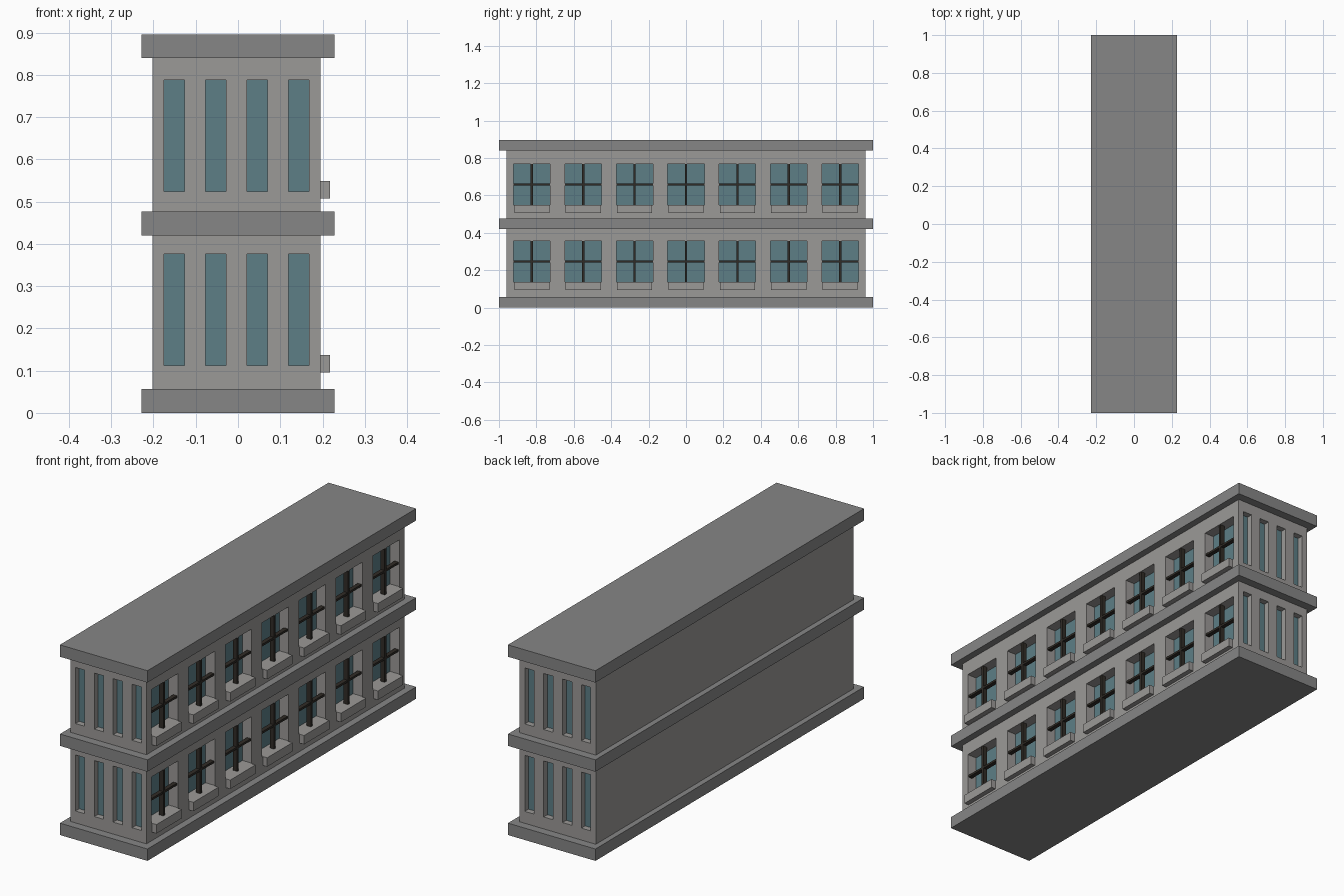
import bpy, bmesh
from mathutils import Matrix, Vector

if "Cube" in bpy.data.objects:
    bpy.data.objects.remove(bpy.data.objects["Cube"])


def material(name, rgb):
    m = bpy.data.materials.new(name)
    m.diffuse_color = (*rgb, 1)
    m.use_nodes = True
    m.node_tree.nodes["Principled BSDF"].inputs["Base Color"].default_value = m.diffuse_color
    return m


STONE = material("stone", (0.33, 0.32, 0.31))
TRIM = material("trim", (0.24, 0.24, 0.24))
GLASS = material("glass", (0.11, 0.21, 0.24))
DARK = material("dark_wood", (0.03, 0.025, 0.02))


def boxes(name, specs, mat=None):
    """One object from a list of (x0, x1, y0, y1, z0, z1) boxes."""
    bm = bmesh.new()
    for x0, x1, y0, y1, z0, z1 in specs:
        centre = Vector((x0 + x1, y0 + y1, z0 + z1)) / 2
        size = Matrix.Diagonal((x1 - x0, y1 - y0, z1 - z0, 1))
        bmesh.ops.create_cube(bm, size=1, matrix=Matrix.Translation(centre) @ size)
    mesh = bpy.data.meshes.new(name)
    bm.to_mesh(mesh)
    bm.free()
    if mat:
        mesh.materials.append(mat)
    ob = bpy.data.objects.new(name, mesh)
    bpy.context.collection.objects.link(ob)
    return ob


# Overall sizes
X0, X1, Y = -0.202, 0.195, 0.96
STOREY = 0.412
SIDE_DEPTH, END_DEPTH = 0.05, 0.03

# Base, middle and roof slabs
for name, z0, z1 in (("base_slab", 0, 0.056), ("middle_slab", 0.42, 0.476), ("roof_slab", 0.84, 0.896)):
    boxes(name, [(-0.228, 0.228, -1, 1, z0, z1)], TRIM)

# Collect window parts for both storeys
cuts, panes, sills, bars = [], [], [], []
for floor in range(2):
    dz = floor * STOREY
    # Wide windows on the right side, with sill and cross bars
    z0, z1 = 0.137 + dz, 0.357 + dz
    zm = (z0 + z1) / 2
    back = X1 - SIDE_DEPTH
    for i in range(7):
        y = (i - 3) * 0.2747
        cuts.append((back, X1 + 0.05, y - 0.098, y + 0.098, z0, z1))
        panes.append((back - 0.005, back + 0.002, y - 0.098, y + 0.098, z0, z1))
        sills.append((X1 - 0.005, 0.218, y - 0.094, y + 0.094, z0 - 0.042, z0))
        bars.append((0.17, 0.192, y - 0.006, y + 0.006, z0, z1))
        bars.append((0.171, 0.191, y - 0.098, y + 0.098, zm - 0.005, zm + 0.005))
    # Narrow windows on the front and back ends
    z0, z1 = 0.112 + dz, 0.376 + dz
    back = Y - END_DEPTH
    for i in range(4):
        x = -0.0035 + (i - 1.5) * 0.0983
        for s in (-1, 1):
            ya, yb = sorted((s * back, s * (Y + 0.05)))
            cuts.append((x - 0.024, x + 0.024, ya, yb, z0, z1))
            ya, yb = sorted((s * (back - 0.005), s * (back + 0.002)))
            panes.append((x - 0.024, x + 0.024, ya, yb, z0, z1))

# Storey walls with recessed window openings
cutter = boxes("window_cutter", cuts)
cutter.hide_render = True
cutter.hide_set(True)
for name, z0, z1 in (("lower_walls", 0.05, 0.425), ("upper_walls", 0.47, 0.845)):
    walls = boxes(name, [(X0, X1, -Y, Y, z0, z1)], STONE)
    mod = walls.modifiers.new("windows", "BOOLEAN")
    mod.operation = "DIFFERENCE"
    mod.solver = "EXACT"
    mod.object = cutter

boxes("window_glass", panes, GLASS)
boxes("window_sills", sills, STONE)
boxes("window_bars", bars, DARK)
